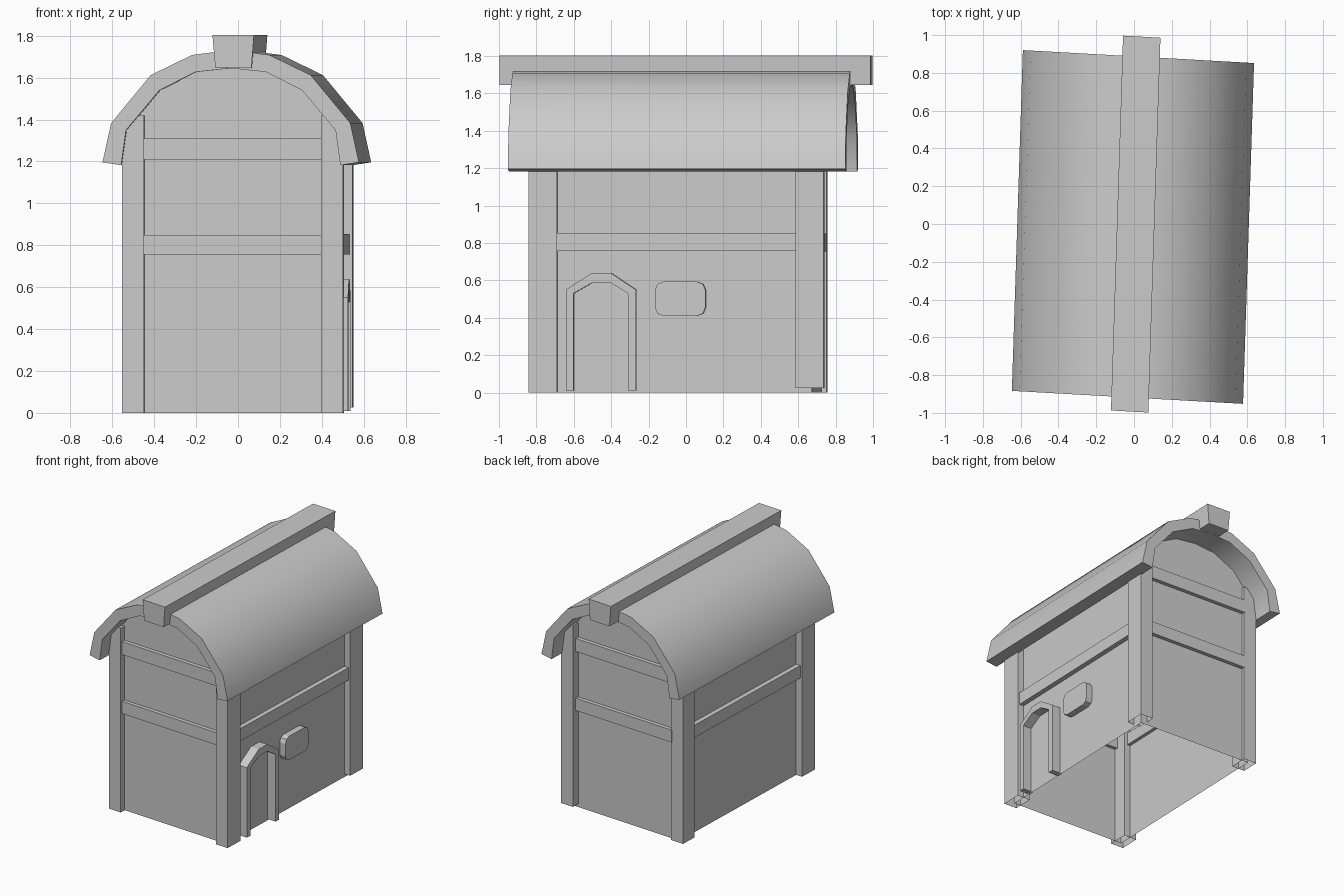
import bpy, bmesh

if "Cube" in bpy.data.objects:
    bpy.data.objects.remove(bpy.data.objects["Cube"])


def skew(x, y, z):
    # the whole shed stands slightly turned and racked
    return (x + 0.0323 * y, y - 0.056 * x, z)


def finish(name, bm, smooth=False):
    bmesh.ops.recalc_face_normals(bm, faces=bm.faces)
    mesh = bpy.data.meshes.new(name)
    bm.to_mesh(mesh)
    bm.free()
    ob = bpy.data.objects.new(name, mesh)
    bpy.context.collection.objects.link(ob)
    if smooth:
        bpy.ops.object.select_all(action='DESELECT')
        ob.select_set(True)
        bpy.context.view_layer.objects.active = ob
        bpy.ops.object.shade_smooth_by_angle(angle=0.75)
    return ob


def loft(name, loops, open_edge=None, smooth=False):
    # joins two matching outlines; open_edge leaves one side face out
    bm = bmesh.new()
    a, b = [[bm.verts.new(skew(*p)) for p in loop] for loop in loops]
    n = len(a)
    for i in range(n):
        if i != open_edge:
            j = (i + 1) % n
            bm.faces.new((a[i], a[j], b[j], b[i]))
    bm.faces.new(a)
    bm.faces.new(b[::-1])
    return finish(name, bm, smooth)


def along_y(name, profile, y0, y1, **kw):
    return loft(name, [[(x, y, z) for x, z in profile] for y in (y0, y1)], **kw)


def along_x(name, profile, x0, x1, **kw):
    return loft(name, [[(x, y, z) for y, z in profile] for x in (x0, x1)], **kw)


def box(name, x0, x1, y0, y1, z0, z1, **kw):
    return along_y(name, [(x0, z0), (x1, z0), (x1, z1), (x0, z1)], y0, y1, **kw)


def mirrored(half):
    # half profile runs from the right edge up to the centre line
    return half + [(-x, z) for x, z in reversed(half[:-1])]


# Arched roof shell
outer = mirrored([(0.612, 1.196), (0.571, 1.383), (0.382, 1.612), (0.185, 1.708), (0, 1.732)])
inner = mirrored([(0.523, 1.182), (0.50, 1.349), (0.34, 1.54), (0.168, 1.627), (0, 1.645)])
along_y("roof", [(x - 0.005, z) for x, z in outer + inner[::-1]], -0.918, 0.886, smooth=True)

# Tapered ridge beam
along_y("ridge_beam", [(-0.076, 1.645), (0.096, 1.645), (0.108, 1.803), (-0.09, 1.803)], -0.992, 0.992)

# Walls with arched gables, open underneath
wall = mirrored([(0.475, 0), (0.475, 1.42), (0.36, 1.57), (0.17, 1.66), (0, 1.68)])
along_y("walls", wall, -0.765, 0.70, open_edge=len(wall) - 1)

# Corner posts, open underneath
for name, side, y0, y1, z0 in (("front_right", 1, -0.812, -0.66, 0), ("front_left", -1, -0.812, -0.66, 0),
                               ("back_right", 1, 0.614, 0.764, 0.025), ("back_left", -1, 0.59, 0.727, 0)):
    x0, x1 = sorted((0.422 * side, 0.527 * side))
    box(name + "_post", x0, x1, y0, y1, z0, 1.42, open_edge=0)

# Gable rails, two on each end
for name, y0, y1 in (("front", -0.795, -0.74), ("back", 0.67, 0.73)):
    for level, z0, z1 in (("lower", 0.755, 0.85), ("upper", 1.21, 1.31)):
        box(f"{name}_{level}_rail", -0.43, 0.43, y0, y1, z0, z1)

# Side rails
for name, x0, x1 in (("right", 0.45, 0.512), ("left", -0.512, -0.45)):
    box(name + "_side_rail", x0, x1, -0.68, 0.62, 0.757, 0.853)

# Arched door frame on the right wall
D = 0.028
arch_out = [(-0.64, 0.01), (-0.64, 0.55), (-0.5, 0.64), (-0.4, 0.64), (-0.265, 0.55), (-0.265, 0.01)]
arch_in = [(-0.6, 0.01), (-0.6, 0.53), (-0.5, 0.587), (-0.4, 0.587), (-0.307, 0.53), (-0.307, 0.01)]
along_x("door_frame", [(y + D, z) for y, z in arch_out + arch_in[::-1]], 0.46, 0.545)

# Window panel with clipped corners
y0, y1, z0, z1 = -0.165 + D, 0.105 + D, 0.41, 0.593
window = []
for cy, cz, sy, sz in ((y0, z0, 1, 1), (y1, z0, -1, 1), (y1, z1, -1, -1), (y0, z1, 1, -1)):
    corner = [(cy, cz + 0.045 * sz), (cy + 0.013 * sy, cz + 0.013 * sz), (cy + 0.045 * sy, cz)]
    window += corner if sy == sz else corner[::-1]
along_x("window", window, 0.46, 0.525)
